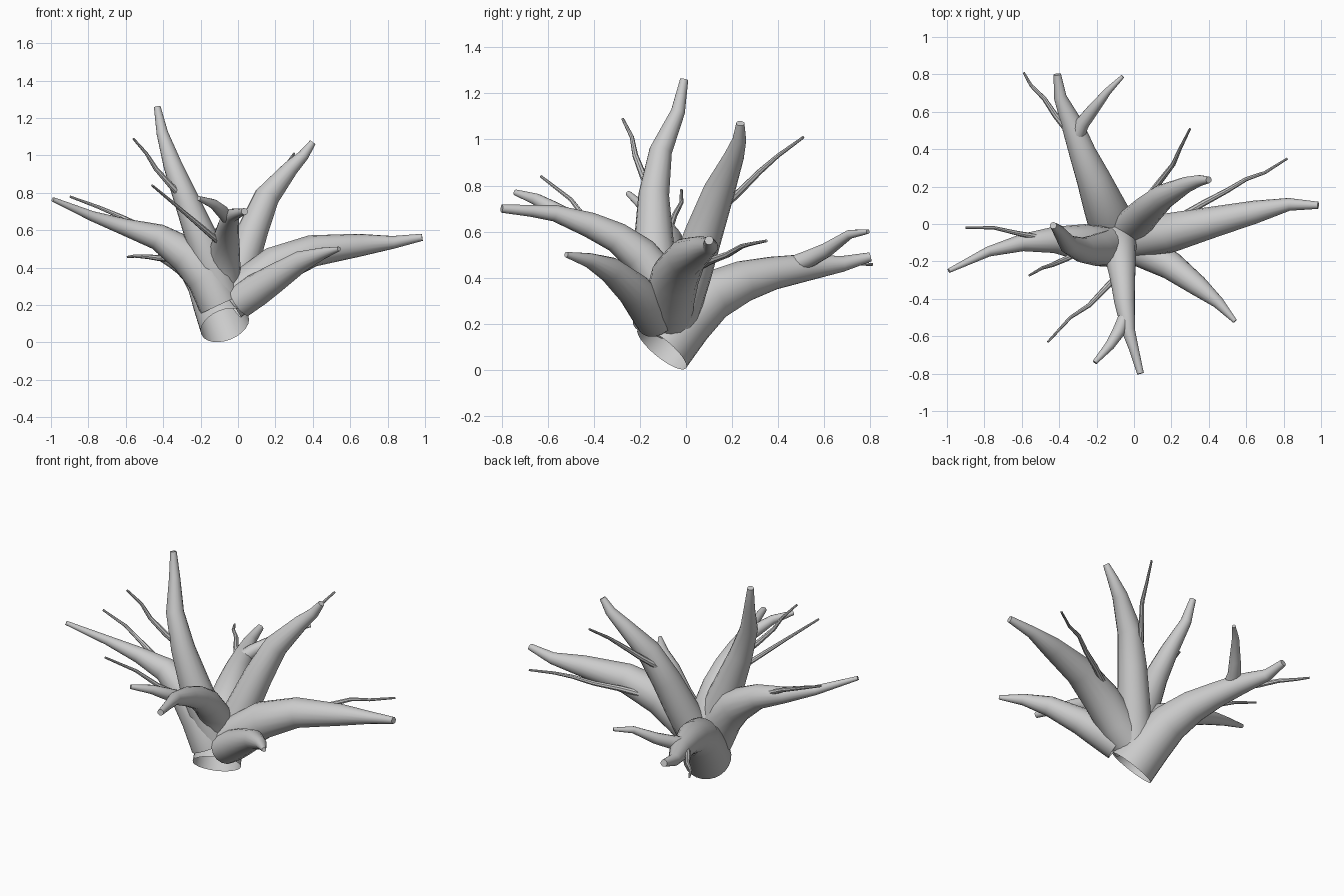
import bpy, bmesh, math
from mathutils import Vector


def tube(name, pts, sides=16):
    """Tapered limb through (x, y, z, radius) points: open root, capped tip."""
    P = [Vector(p[:3]) for p in pts]
    bm = bmesh.new()
    rings, side = [], None
    n = len(P)
    for i in range(n):
        a = (P[i] - P[i - 1]).normalized() if i else Vector()
        b = (P[i + 1] - P[i]).normalized() if i < n - 1 else Vector()
        t = (a + b).normalized()
        if side is None:
            side = t.orthogonal()
        side = (side - t * side.dot(t)).normalized()   # carry the frame along
        up = t.cross(side)
        r = pts[i][3]
        rings.append([bm.verts.new(P[i] + r * (math.cos(k * math.tau / sides) * side
                                              + math.sin(k * math.tau / sides) * up))
                      for k in range(sides)])
    for lo, hi in zip(rings, rings[1:]):
        for k in range(sides):
            j = (k + 1) % sides
            bm.faces.new((lo[k], lo[j], hi[j], hi[k]))
    bm.faces.new(rings[-1])
    me = bpy.data.meshes.new(name)
    bm.to_mesh(me)
    bm.free()
    ob = bpy.data.objects.new(name, me)
    bpy.context.collection.objects.link(ob)
    bpy.ops.object.select_all(action='DESELECT')
    ob.select_set(True)
    bpy.context.view_layer.objects.active = ob
    bpy.ops.object.shade_smooth_by_angle(angle=math.radians(40))


# Main trunk, open at the root, sweeping to the back left
tube("trunk", [(-.07, -.105, .092, .135), (-.12, .0, .22, .125), (-.165, .11, .32, .11),
               (-.22, .25, .385, .09), (-.275, .38, .42, .072), (-.33, .53, .445, .058),
               (-.395, .68, .46, .034), (-.41, .80, .49, .02)], 24)

# Main limbs
tube("right_back_limb", [(-.05, -.05, .22, .10), (.02, .02, .42, .092), (.08, .08, .6, .082),
                         (.155, .145, .78, .068), (.28, .21, .93, .043), (.35, .232, 1.0, .03),
                         (.40, .236, 1.07, .018)])
tube("right_limb", [(-.05, -.08, .22, .11), (.07, -.07, .31, .108), (.2, -.045, .41, .105),
                    (.4, .005, .49, .085), (.65, .065, .52, .061), (.83, .105, .535, .034),
                    (.985, .10, .562, .019)])
tube("front_right_limb", [(.01, -.13, .22, .09), (.1, -.17, .28, .088), (.2, -.225, .345, .076),
                          (.34, -.33, .435, .056), (.45, -.42, .475, .032), (.54, -.52, .5, .012)])
tube("front_limb", [(-.07, -.07, .27, .09), (-.075, -.12, .4, .088), (-.07, -.2, .5, .08),
                    (-.06, -.3, .575, .066), (-.05, -.42, .63, .055), (-.03, -.57, .68, .036),
                    (0, -.67, .69, .026), (.035, -.80, .70, .018)])
tube("tall_left_limb", [(-.08, -.1, .23, .10), (-.14, -.13, .42, .095), (-.2, -.14, .57, .085),
                        (-.275, -.14, .76, .067), (-.35, -.11, .95, .05), (-.405, -.035, 1.12, .031),
                        (-.432, -.008, 1.26, .018)])
tube("left_limb", [(-.1, -.12, .2, .11), (-.17, -.12, .35, .108), (-.27, -.1, .465, .1),
                   (-.43, -.085, .565, .07), (-.6, -.1, .615, .046), (-.78, -.148, .675, .027),
                   (-.99, -.25, .765, .012)])

# Short forks
tube("trunk_fork", [(-.3, .48, .46, .04), (-.275, .54, .485, .038), (-.22, .61, .52, .032),
                    (-.14, .71, .588, .02), (-.06, .79, .60, .01)], 12)
tube("front_fork", [(-.05, -.5, .66, .035), (-.085, -.58, .7, .034), (-.13, -.65, .74, .026),
                    (-.21, -.74, .77, .013)], 12)

# Thin twigs, tapering evenly along their length
twigs = {
    "trunk_twig": [(-.37, .52, .45), (-.42, .58, .45), (-.48, .67, .458), (-.55, .74, .462), (-.59, .81, .457)],
    "right_back_twig": [(.08, .15, .70), (.14, .23, .77), (.21, .32, .86), (.245, .4, .93), (.3, .51, 1.01)],
    "right_twig": [(.25, .04, .44), (.37, .11, .475), (.5, .18, .5), (.6, .24, .535), (.7, .275, .545), (.82, .35, .56)],
    "front_twig": [(-.09, -.28, .53), (-.14, -.33, .57), (-.24, -.435, .655), (-.34, -.5, .74), (-.46, -.63, .84)],
    "tall_left_twig": [(-.3, -.15, .78), (-.36, -.185, .84), (-.44, -.22, .93), (-.49, -.235, 1.01), (-.56, -.275, 1.09)],
    "left_twig": [(-.42, -.08, .58), (-.54, -.065, .63), (-.62, -.05, .67), (-.75, -.02, .725), (-.9, -.02, .78)],
}
for name, path in twigs.items():
    last = len(path) - 1
    tube(name, [(*p, .019 - .013 * i / last) for i, p in enumerate(path)], 8)
